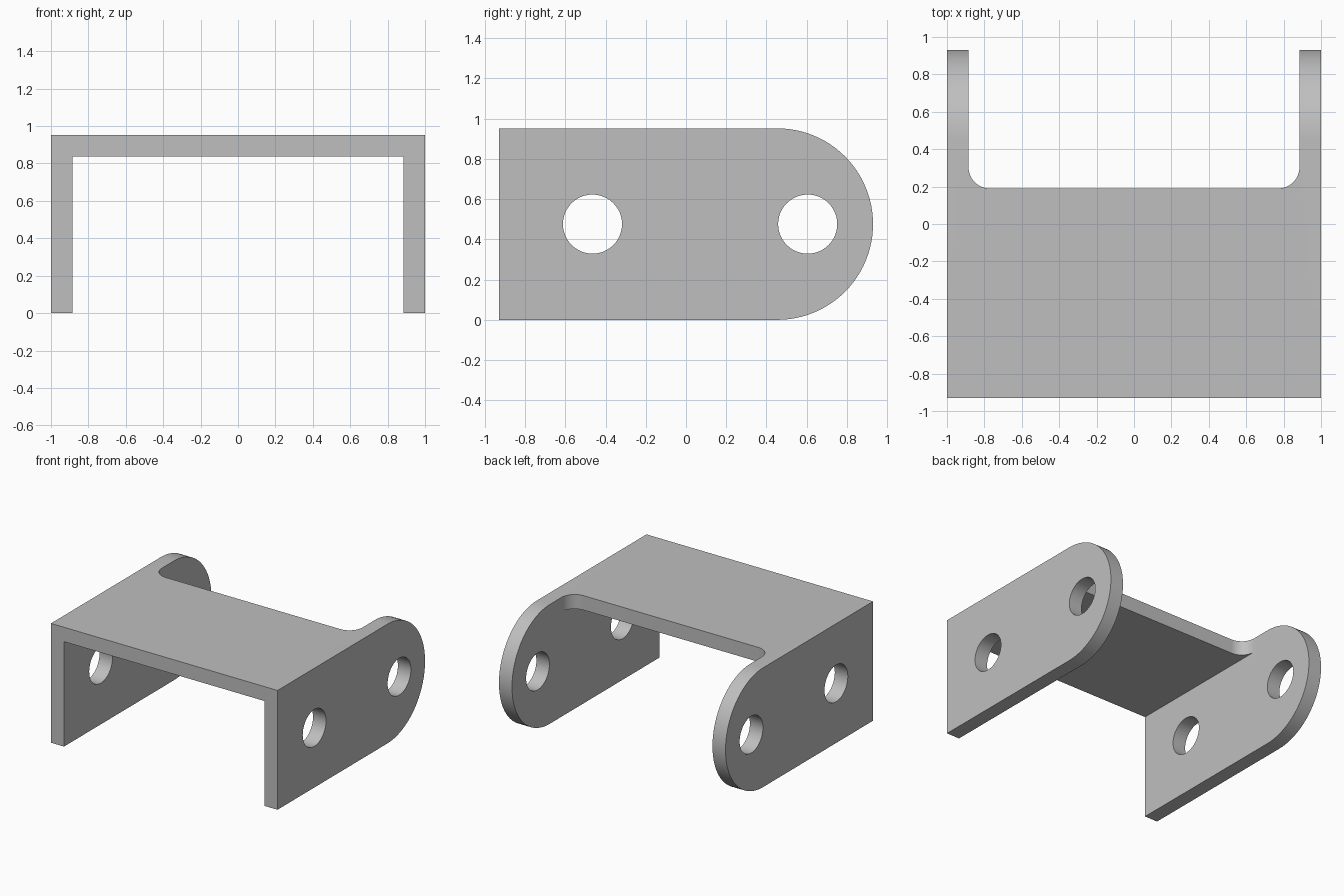
import bpy, bmesh
from math import sin, cos, pi
from mathutils import Vector

cube = bpy.data.objects.get("Cube")
if cube:
    bpy.data.objects.remove(cube, do_unlink=True)

# Main dimensions
HALF_W, HALF_L, HEIGHT, WALL = 1.0, 0.93, 0.952, 0.115
INNER = HALF_W - WALL
ROUND = HEIGHT / 2
HOLE_R, FILLET, WEB_END = 0.147, 0.115, 0.19

steel = bpy.data.materials.new("grey_metal")
steel.use_nodes = True
steel.diffuse_color = (0.52, 0.52, 0.52, 1)
steel.node_tree.nodes["Principled BSDF"].inputs["Base Color"].default_value = steel.diffuse_color


def arc(cx, cy, r, start, end, n):
    return [(cx + r * cos(start + (end - start) * i / n),
             cy + r * sin(start + (end - start) * i / n)) for i in range(n + 1)]


def prism(name, points, axis, low, high):
    """Extrude a closed 2D outline along x (outline in y, z) or z (outline in x, y)."""
    bm = bmesh.new()
    place = (lambda a, b: (low, a, b)) if axis == "x" else (lambda a, b: (a, b, low))
    face = bm.faces.new([bm.verts.new(place(a, b)) for a, b in points])
    shift = Vector((high - low, 0, 0) if axis == "x" else (0, 0, high - low))
    grown = bmesh.ops.extrude_face_region(bm, geom=[face])["geom"]
    bmesh.ops.translate(bm, vec=shift, verts=[g for g in grown if isinstance(g, bmesh.types.BMVert)])
    bmesh.ops.recalc_face_normals(bm, faces=bm.faces)
    mesh = bpy.data.meshes.new(name)
    bm.to_mesh(mesh)
    bm.free()
    mesh.materials.append(steel)
    obj = bpy.data.objects.new(name, mesh)
    bpy.context.collection.objects.link(obj)
    return obj


def cut(target, cutter):
    cutter.hide_render = True
    mod = target.modifiers.new("cut", "BOOLEAN")
    mod.operation, mod.solver, mod.object = "DIFFERENCE", "EXACT", cutter
    bpy.context.view_layer.objects.active = target
    bpy.ops.object.modifier_apply(modifier=mod.name)
    bpy.data.objects.remove(cutter, do_unlink=True)


# Solid block with a rounded back end
outline = [(-HALF_L, HEIGHT), (-HALF_L, 0)] + arc(HALF_L - ROUND, ROUND, ROUND, -pi / 2, pi / 2, 48)
bracket = prism("bracket", outline, "x", -HALF_W, HALF_W)

# Hollow under the web, leaving two side plates
cut(bracket, prism("hollow", [(-2, -1), (2, -1), (2, HEIGHT - WALL), (-2, HEIGHT - WALL)],
                   "x", -INNER, INNER))

# Notch behind the web, with filleted inner corners
notch = [(INNER, 2), (-INNER, 2)]
notch += arc(-INNER + FILLET, WEB_END + FILLET, FILLET, pi, 1.5 * pi, 12)
notch += arc(INNER - FILLET, WEB_END + FILLET, FILLET, 1.5 * pi, 2 * pi, 12)
cut(bracket, prism("notch", notch, "z", -1, 2))

# Two pairs of aligned pivot holes
for y in (-0.465, 0.605):
    cut(bracket, prism("hole", arc(y, ROUND, HOLE_R, 0, 2 * pi, 48)[:-1], "x", -2, 2))

# Smooth curved walls, sharp edges elsewhere
bpy.ops.object.select_all(action="DESELECT")
bracket.select_set(True)
bpy.context.view_layer.objects.active = bracket
bpy.ops.object.shade_smooth_by_angle(angle=pi / 6)
